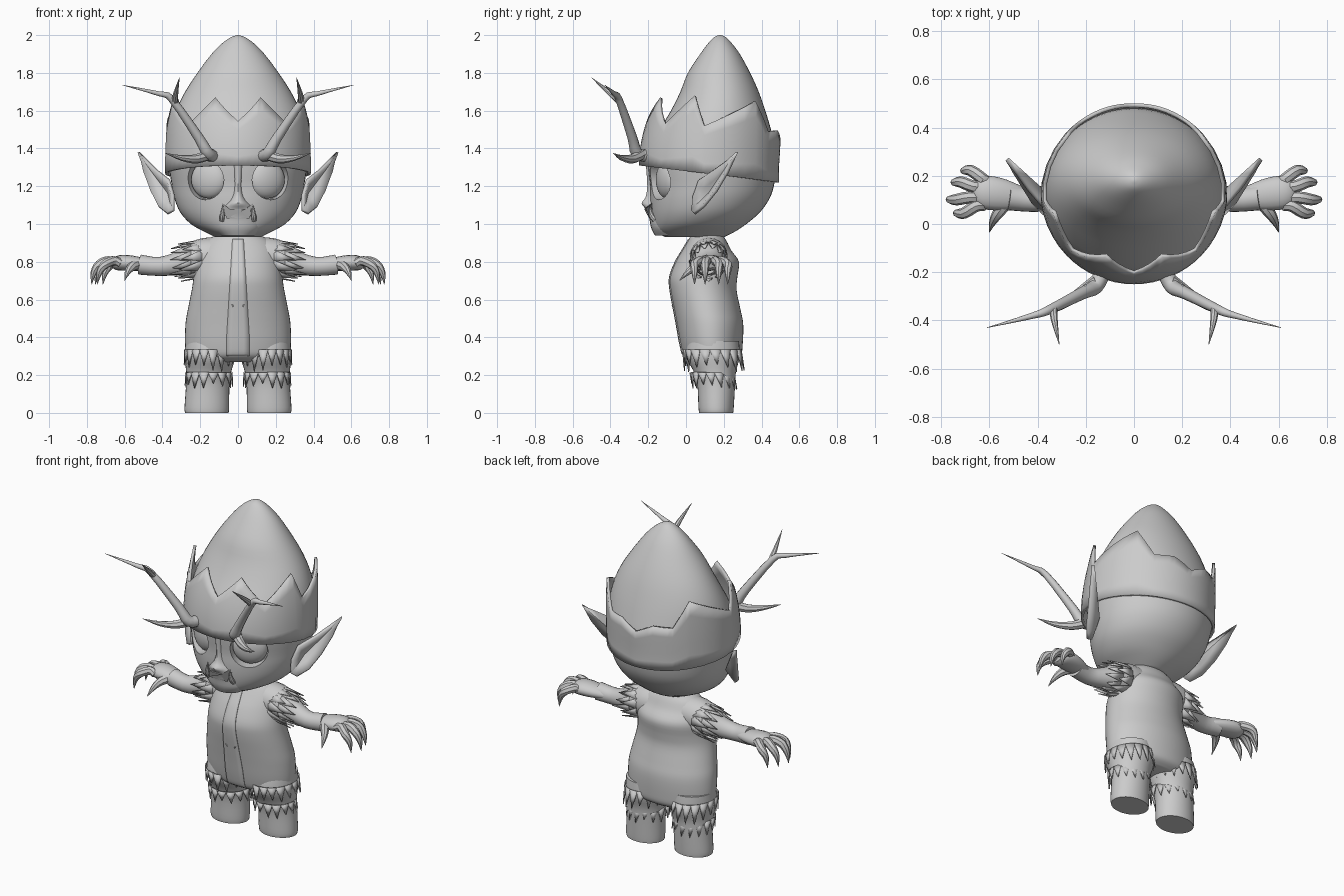
import bpy, bmesh, math, random
from math import sin, cos, pi, radians, sqrt
from mathutils import Vector, Matrix

random.seed(4)
if "Cube" in bpy.data.objects:
    bpy.data.objects.remove(bpy.data.objects["Cube"])

grey = bpy.data.materials.new("plain_grey")
grey.use_nodes = True
grey.diffuse_color = (0.6, 0.6, 0.6, 1)
grey.node_tree.nodes["Principled BSDF"].inputs["Base Color"].default_value = (0.6, 0.6, 0.6, 1)


def make(name, bm, mirror=False, thick=0, angle=40):
    bmesh.ops.recalc_face_normals(bm, faces=bm.faces)
    mesh = bpy.data.meshes.new(name)
    bm.to_mesh(mesh)
    bm.free()
    mesh.materials.append(grey)
    ob = bpy.data.objects.new(name, mesh)
    bpy.context.collection.objects.link(ob)
    bpy.ops.object.select_all(action="DESELECT")
    ob.select_set(True)
    bpy.context.view_layer.objects.active = ob
    bpy.ops.object.shade_smooth_by_angle(angle=radians(angle))
    if thick:
        mod = ob.modifiers.new("thickness", "SOLIDIFY")
        mod.thickness, mod.offset = thick, -1
    if mirror:
        ob.modifiers.new("mirror", "MIRROR").use_mirror_merge = False
    return ob


def skin(bm, rings, closed=True, cap=True):
    rows = [[bm.verts.new(p) for p in ring] for ring in rings]
    n = len(rows[0])
    for a, b in zip(rows, rows[1:]):
        for i in range(n if closed else n - 1):
            j = (i + 1) % n
            bm.faces.new((a[i], a[j], b[j], b[i]))
    if cap:
        bm.faces.new(rows[0])
        bm.faces.new(rows[-1])


def dense(rows, steps=4):
    """Smooth interpolation between profile rows."""
    out = []
    for i in range(len(rows) - 1):
        p = [rows[max(i - 1, 0)], rows[i], rows[i + 1], rows[min(i + 2, len(rows) - 1)]]
        for s in range(steps):
            t = s / steps
            out.append([b + t / 2 * (c - a + t * (2*a - 5*b + 4*c - d + t * (3*(b - c) + d - a)))
                        for a, b, c, d in zip(*p)])
    return out + [list(rows[-1])]


def oval(z, rx, front, back, cx=0, n=48):
    mid, ry = (front + back) / 2, (back - front) / 2
    return [Vector((cx + rx * sin(2*pi*i/n), mid - ry * cos(2*pi*i/n), z)) for i in range(n)]


def tube(bm, pts, n=10, flat=1.0):
    """Tapered limb through (x, y, z, radius) points; flat squashes its height."""
    pts = dense(pts, 3)
    rings = []
    for i, p in enumerate(pts):
        d = Vector(pts[min(i + 1, len(pts) - 1)][:3]) - Vector(pts[max(i - 1, 0)][:3])
        side = d.cross(Vector((0, 0, 1))).normalized()
        up = side.cross(d).normalized() * flat
        r = max(p[3], 0.001)
        rings.append([Vector(p[:3]) + r * (side * cos(2*pi*k/n) + up * sin(2*pi*k/n))
                      for k in range(n)])
    skin(bm, rings)


def teeth(name, n, root, tip):
    """Ragged fur fringe: one pointed, slightly raised tuft per step."""
    bm = bmesh.new()
    for i in range(n):
        a, b, m = (2 * pi * (i + k) / n for k in (-0.05, 1.05, 0.5))
        v = [bm.verts.new(p) for p in (root(a), root(m), root(b), tip(m, random.uniform(.7, 1.1)))]
        bm.faces.new((v[0], v[1], v[3]))
        bm.faces.new((v[1], v[2], v[3]))
    return make(name, bm, mirror=True, thick=0.006)


# Egg-shaped head: height, half width, front, back
head_rows = [(.93, .12, -.11, .2), (.96, .18, -.16, .26), (1.0, .25, -.175, .32),
             (1.06, .305, -.185, .39), (1.13, .335, -.19, .44), (1.2, .35, -.19, .465),
             (1.3, .365, -.2, .48), (1.4, .37, -.195, .475), (1.5, .36, -.14, .45),
             (1.6, .33, -.08, .42), (1.7, .28, -.03, .385), (1.8, .215, .01, .34),
             (1.9, .14, .075, .285), (1.96, .08, .12, .24), (1.99, .035, .15, .21), (2, .004, .176, .184)]
bm = bmesh.new()
skin(bm, [oval(*r) for r in dense(head_rows, 3)])
head = make("head", bm)

# Eye sockets cut into the head, with bulging eyes inside
for s in (-1, 1):
    place = Matrix.Translation((s * .172, -.14, 1.235)) @ Matrix.Rotation(s * radians(24), 4, "Z")
    bm = bmesh.new()
    bmesh.ops.create_cone(bm, cap_ends=True, segments=32, radius1=.107, radius2=.107, depth=.12,
                          matrix=place @ Matrix.Rotation(pi / 2, 4, "X"))
    cutter = make("socket_cutter", bm)
    mod = head.modifiers.new("socket", "BOOLEAN")
    mod.operation, mod.object = "DIFFERENCE", cutter
    bpy.context.view_layer.objects.active = head
    bpy.ops.object.modifier_apply(modifier=mod.name)
    bpy.data.objects.remove(cutter)
    bm = bmesh.new()
    bmesh.ops.create_uvsphere(bm, u_segments=28, v_segments=14, radius=1,
                              matrix=place @ Matrix.Translation((0, .045, 0)) @ Matrix.Diagonal((.1, .05, .1, 1)))
    make("left_eye" if s > 0 else "right_eye", bm)
bpy.ops.object.select_all(action="DESELECT")
head.select_set(True)
bpy.context.view_layer.objects.active = head
bpy.ops.object.shade_smooth_by_angle(angle=radians(35))

# Snout with upturned nose, wide mouth and fangs
bm = bmesh.new()
skin(bm, [oval(*r, n=24) for r in dense([(.94, .09, -.165, .0), (.98, .125, -.185, .0), (1.03, .125, -.195, .0),
          (1.08, .1, -.215, .0), (1.11, .065, -.235, .0), (1.14, .045, -.215, .0),
          (1.2, .032, -.205, .0), (1.31, .045, -.212, .0)], 3)])
make("snout", bm)
bm = bmesh.new()
skin(bm, [[Vector((x, y + dy, z)) for x, y, z in ((-.095, -.168, 1.12), (-.06, -.195, 1.03),
          (.06, -.195, 1.03), (.095, -.168, 1.12), (.045, -.222, 1.08), (-.045, -.222, 1.08))]
          for dy in (0, .008)])
make("mouth", bm)
bm = bmesh.new()
tube(bm, [(.085, -.165, 1.02, .014), (.083, -.185, 1.05, .013), (.08, -.19, 1.1, .001)], 8)
make("fang", bm, mirror=True)

# Long pointed ears with a hollow bowl
bm = bmesh.new()
rim = [bm.verts.new(p) for p in ((.52, .275, 1.38), (.43, .15, 1.29), (.36, .07, 1.235), (.335, .04, 1.15),
       (.335, .035, 1.07), (.37, .05, 1.05), (.42, .1, 1.09), (.46, .165, 1.17), (.495, .225, 1.27))]
bowl = bm.verts.new((.36, .13, 1.16))
for i, v in enumerate(rim):
    bm.faces.new((v, rim[(i + 1) % len(rim)], bowl))
bmesh.ops.subdivide_edges(bm, edges=bm.edges, cuts=1, smooth=.3)
make("ear", bm, mirror=True, thick=.018)

# Jagged eggshell band: direction in degrees from the front, height of the edge
edge = [(0, 1.545), (24, 1.67), (47, 1.53), (76, 1.68), (85, 1.52), (130, 1.65),
        (145, 1.49), (163, 1.495), (180, 1.44)]
edge += [(360 - a, z) for a, z in edge[-2:0:-1]] + [(360, edge[0][1])]
columns = []
for (a0, z0), (a1, z1) in zip(edge, edge[1:]):
    columns += [(radians(a0 + (a1 - a0) * k / 4), z0 + (z1 - z0) * k / 4) for k in range(4)]
rings = []
for k in range(6):
    ring = []
    for a, top in columns:
        c = cos(a)
        low = 1.265 + .045 * c
        z = low + (top - low) * k / 5
        t = max(0, (z - 1.3) / .38)
        r = .388 - .008 * abs(c) - .08 * t * t * max(c, 0) - .02 * t * t
        r += .03 * (t - .6) * max(-c, 0)
        ring.append(Vector((r * sin(a), .13 - r * c, z)))
    rings.append(ring)
bm = bmesh.new()
skin(bm, rings, cap=False)
make("eggshell_band", bm, thick=.016)

# Branching antlers
bm = bmesh.new()
tube(bm, [(.13, -.2, 1.36, .034), (.16, -.26, 1.375, .032), (.21, -.285, 1.46, .026),
          (.35, -.355, 1.66, .019), (.42, -.38, 1.69, .013), (.61, -.43, 1.735, .001)])
tube(bm, [(.335, -.345, 1.64, .017), (.33, -.4, 1.69, .014), (.31, -.5, 1.775, .001)], 8)
tube(bm, [(.15, -.235, 1.37, .03), (.22, -.285, 1.345, .025), (.3, -.34, 1.35, .015),
          (.385, -.385, 1.375, .001)], 8)
make("antler", bm, mirror=True)

# Round furry suit body: height, half width, front, back
body_rows = dense([(.27, .2, .04, .25), (.3, .265, -.01, .29), (.36, .28, -.03, .3), (.47, .278, -.05, .303),
                   (.55, .265, -.065, .288), (.65, .245, -.083, .268), (.72, .235, -.085, .272),
                   (.8, .225, -.055, .28), (.86, .205, -.02, .24), (.91, .17, .01, .215), (.94, .12, .025, .195)])
bm = bmesh.new()
skin(bm, [oval(*r) for r in body_rows])
make("body", bm)
bm = bmesh.new()
skin(bm, [oval(*r, n=32) for r in dense([(.88, .13, .01, .21), (.93, .105, .025, .2), (.98, .12, 0, .22)])])
make("neck", bm)

# Raised belly panel and its two small marks
rows = []
for z, rx, f, b in body_rows[4:-3]:
    w = .03 + .03 * min(1, (.91 - z) / .5)
    rows.append([Vector((x, (f + b) / 2 - (b - f) / 2 * sqrt(1 - (x / rx) ** 2) - .005, z))
                 for x in (-w, -w / 2, 0, w / 2, w)])
bm = bmesh.new()
skin(bm, rows, closed=False, cap=False)
make("belly_panel", bm, thick=.008)
bm = bmesh.new()
tube(bm, [(.025, -.07, .56, .002), (.03, -.072, .57, .004), (.038, -.07, .575, .002)], 6)
make("belly_mark", bm, mirror=True)

# Stubby legs with two ragged fringes each
bm = bmesh.new()
skin(bm, [oval(z, rx, f, b, cx, 32) for z, rx, f, b, cx in dense(
    [(0, .115, .07, .25, .165), (.03, .118, .066, .253, .165), (.15, .115, .06, .26, .16),
     (.22, .12, .04, .265, .155), (.3, .135, .0, .285, .148), (.38, .13, .01, .28, .148)])])
make("leg", bm, mirror=True)


def leg_ring(z, rx, ry):
    return lambda a, k=1: Vector((.157 + rx * sin(a), .14 - ry * cos(a), z))


for name, n, top, drop, rx, ry in (("upper_hem", 17, .335, .11, .128, .155),
                                   ("lower_hem", 15, .215, .085, .123, .116)):
    teeth(name, n, leg_ring(top, rx, ry),
          lambda a, k: leg_ring(top - drop * k, rx + .003, ry + .004)(a) + Vector((0, .012, 0)))

# Arms, hands and clawed fingers
bm = bmesh.new()
tube(bm, [(.1, .12, .83, .1), (.18, .12, .825, .1), (.25, .12, .81, .085), (.32, .115, .79, .062),
          (.42, .1, .775, .05), (.52, .11, .785, .053)], 20)
make("arm", bm, mirror=True)
bm = bmesh.new()
tube(bm, [(.46, .105, .78, .045), (.54, .12, .79, .065), (.61, .13, .795, .07),
          (.65, .13, .79, .058), (.67, .13, .785, .03)], 16, .6)
for y, reach in ((.075, .745), (.11, .775), (.155, .755), (.185, .715)):
    out = y + (y - .125) * .6
    tube(bm, [(.62, y, .79, .022), (reach - .09, y, .805, .025), (reach - .04, out, .785, .024),
              (reach - .01, out, .74, .016), (reach, out, .68, .001)], 8)
tube(bm, [(.53, .09, .785, .028), (.56, .05, .775, .025), (.585, .01, .745, .016), (.6, -.035, .7, .001)], 8)
make("clawed_hand", bm, mirror=True)


def cuff(x, r, z):
    return lambda a, k=1: Vector((x, .12 + r * sin(a), z + r * cos(a)))


for name, x, r, length, r2 in (("upper_cuff", .19, .1, .12, .1), ("lower_cuff", .25, .086, .12, .075)):
    teeth(name, 11, cuff(x, r, .82), lambda a, k: cuff(x + length * k, r2, .8)(a))
